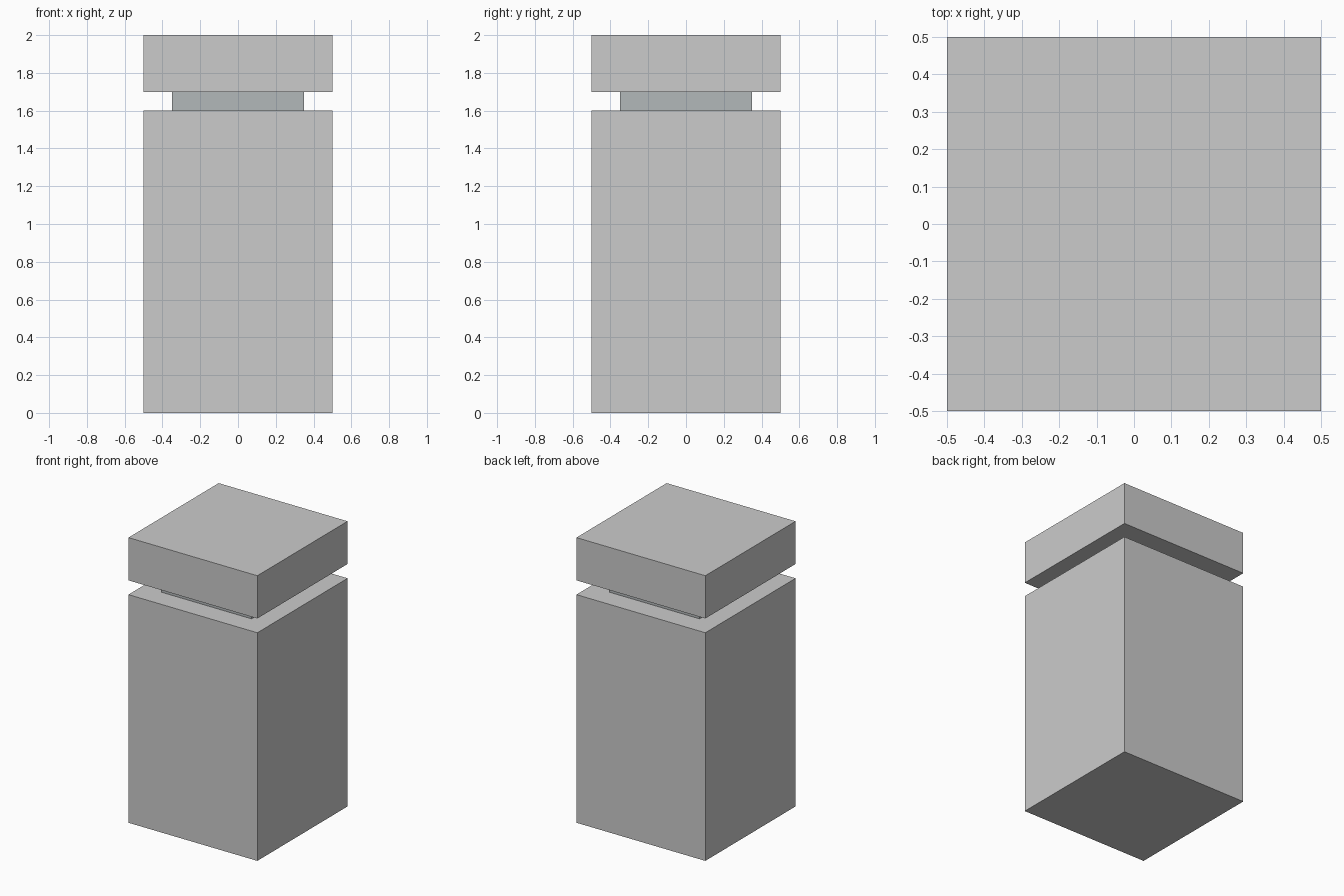
import bpy

if "Cube" in bpy.data.objects:
    bpy.data.objects.remove(bpy.data.objects["Cube"])


def box(name, half, z0, z1):
    """Square block of the given half width between two heights."""
    bpy.ops.mesh.primitive_cube_add(size=1, location=(0, 0, (z0 + z1) / 2))
    obj = bpy.context.object
    obj.name = name
    obj.scale = (2 * half, 2 * half, z1 - z0)
    bpy.ops.object.transform_apply(location=False, rotation=False, scale=True)
    return obj


# Tall square body
box("body", 0.5, 0.0, 1.6)

# Recessed, darker neck
neck = box("neck", 0.35, 1.6, 1.7)
dark = bpy.data.materials.new("dark_grey")
dark.diffuse_color = (0.45, 0.48, 0.49, 1)
dark.use_nodes = True
dark.node_tree.nodes["Principled BSDF"].inputs["Base Color"].default_value = dark.diffuse_color
neck.data.materials.append(dark)

# Overhanging cap
box("cap", 0.5, 1.7, 2.0)
